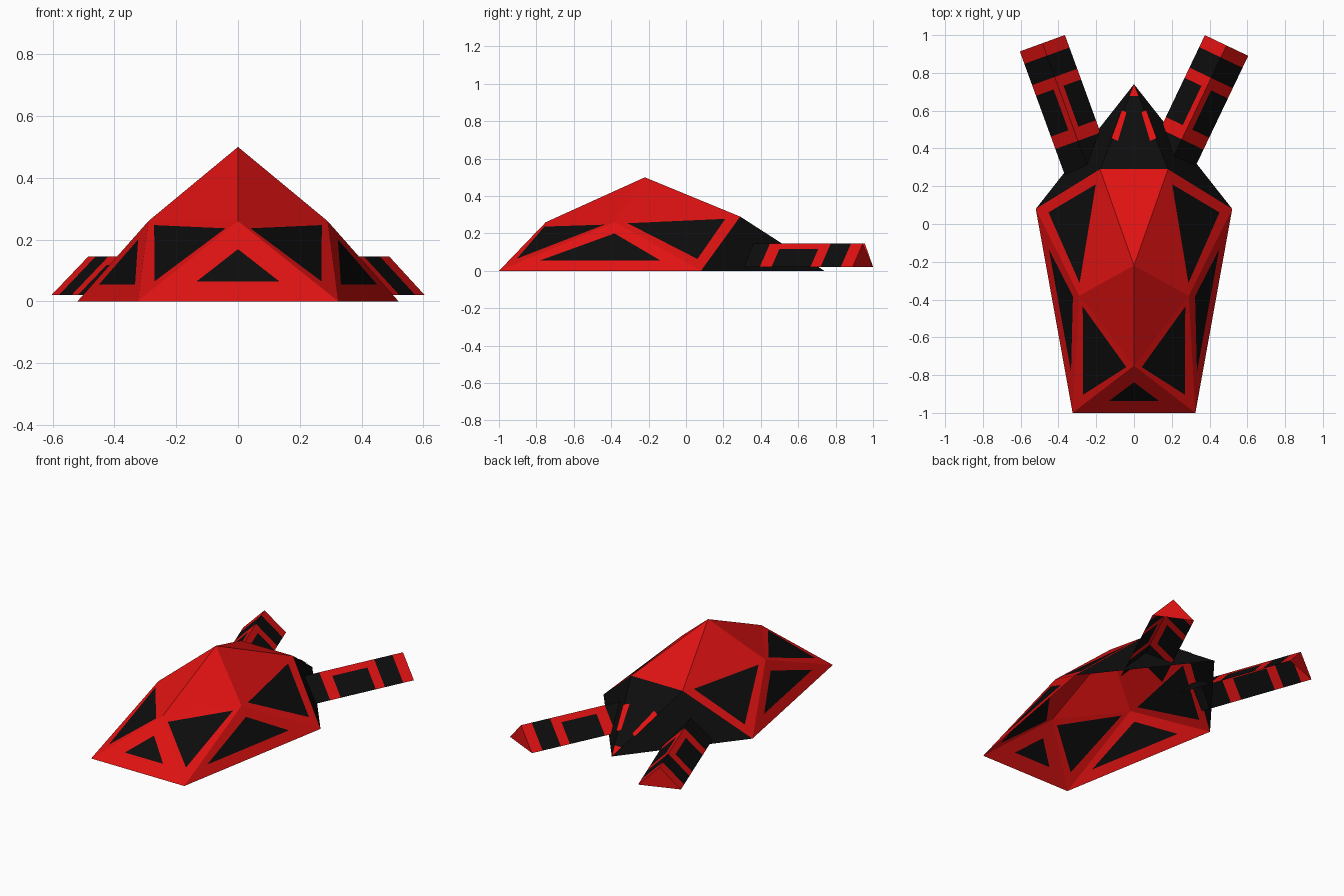
import bpy, bmesh, math
from mathutils import Vector

if "Cube" in bpy.data.objects:
    bpy.data.objects.remove(bpy.data.objects["Cube"])


def material(name, rgb):
    m = bpy.data.materials.new(name)
    m.diffuse_color = (*rgb, 1)
    m.use_nodes = True
    m.node_tree.nodes["Principled BSDF"].inputs["Base Color"].default_value = m.diffuse_color
    return m


MATS = [material("red", (0.75, 0.006, 0.006)), material("black", (0.004, 0.004, 0.004))]
RED, BLACK = 0, 1


def build(name, polys, inside):
    """Object from (points, colour) polygons, normals facing away from an inner point."""
    bm = bmesh.new()
    for pts, mat in polys:
        f = bm.faces.new([bm.verts.new(p) for p in pts])
        f.material_index = mat
        f.normal_update()
        if f.normal.dot(f.calc_center_median() - Vector(inside)) < 0:
            f.normal_flip()
    bmesh.ops.remove_doubles(bm, verts=bm.verts[:], dist=1e-5)
    me = bpy.data.meshes.new(name)
    bm.to_mesh(me)
    bm.free()
    for m in MATS:
        me.materials.append(m)
    ob = bpy.data.objects.new(name, me)
    bpy.context.collection.objects.link(ob)
    return ob


def panel(tri, weights):
    """Red triangle with a black panel cut in, given by corner weights."""
    inner = [sum((p * w for p, w in zip(tri, ws)), Vector()) for ws in weights]
    polys = [(inner, BLACK)]
    for i in range(3):
        j = (i + 1) % 3
        polys.append(([tri[i], tri[j], inner[j], inner[i]], RED))
    return polys


# Shell: faceted dome, open underneath
apex, brow, tip = Vector((0, -.22, .5)), Vector((0, -.75, .26)), Vector((0, .74, 0))


def side_points(s):
    return (Vector((.325 * s, -1, 0)), Vector((.29 * s, -.38, .26)),
            Vector((.52 * s, .08, 0)), Vector((.18 * s, .29, .29)))


shell = []
for s in (-1, 1):
    front, mid, rim, back = side_points(s)
    shell += [([apex, brow, mid], RED), ([apex, mid, back], RED), ([back, rim, tip], BLACK)]
    shell += panel((front, brow, mid), ((.75, .16, .09), (.09, .87, .04), (.05, .07, .88)))
    shell += panel((front, mid, rim), ((.71, .21, .08), (.10, .77, .13), (.11, .21, .68)))
    shell += panel((back, rim, mid), ((.86, .03, .11), (.13, .77, .10), (.08, .03, .89)))
front_l, front_r = side_points(-1)[0], side_points(1)[0]
shell += panel((front_l, front_r, brow), ((.58, .17, .25), (.17, .58, .25), (.175, .175, .65)))

# Head top: black wedge with a red nose tip
back_l, back_r = side_points(-1)[3], side_points(1)[3]
nose_l, nose_r = back_l.lerp(tip, .86), back_r.lerp(tip, .86)
shell += [([apex, back_l, back_r], RED), ([back_l, back_r, nose_r, nose_l], BLACK),
          ([nose_l, nose_r, tip], RED)]
build("shell_body", shell, (0, -.2, .05))

# Eyes: thin slanted plates on the head slope
for s, side in ((-1, "left"), (1, "right")):
    outline = [(.04, .59), (.065, .605), (.12, .455), (.085, .44)]
    pts = [Vector((x * s, y, .29 * (.74 - y) / .45 + .003)) for x, y in outline]
    build(side + "_eye", [(pts, RED)], (0, .4, -1))

# Legs: open triangular prisms with banded windows
BANDS = [0, .07, .19, .25, .48, .55, .75]
COLOURS = [RED, BLACK, RED, None, RED, BLACK]     # None = window row


def leg(name, end, angle):
    along = Vector((math.sin(angle), -math.cos(angle), 0))   # towards the body
    across = Vector((math.cos(angle), math.sin(angle), 0))

    def pt(t, u):     # u: 0 on the ridge, +-1 on the lower edges
        return end + along * t + across * (.127 * u) + Vector((0, 0, .145 - .125 * abs(u)))

    polys = [([pt(0, -1), pt(0, 0), pt(0, 1)], RED)]
    for t0, t1, col in zip(BANDS, BANDS[1:], COLOURS):
        for s in (-1, 1):
            for u0, u1, fill in ((0, .22, RED), (.22, 1, BLACK)):
                polys.append(([pt(t0, u0 * s), pt(t0, u1 * s), pt(t1, u1 * s), pt(t1, u0 * s)],
                              fill if col is None else col))
    build(name, polys, end + along * .3 + Vector((0, 0, .04)))


leg("left_leg", Vector((-.485, .957, 0)), math.radians(20))
leg("right_leg", Vector((.49, .945, 0)), math.radians(-25.5))
